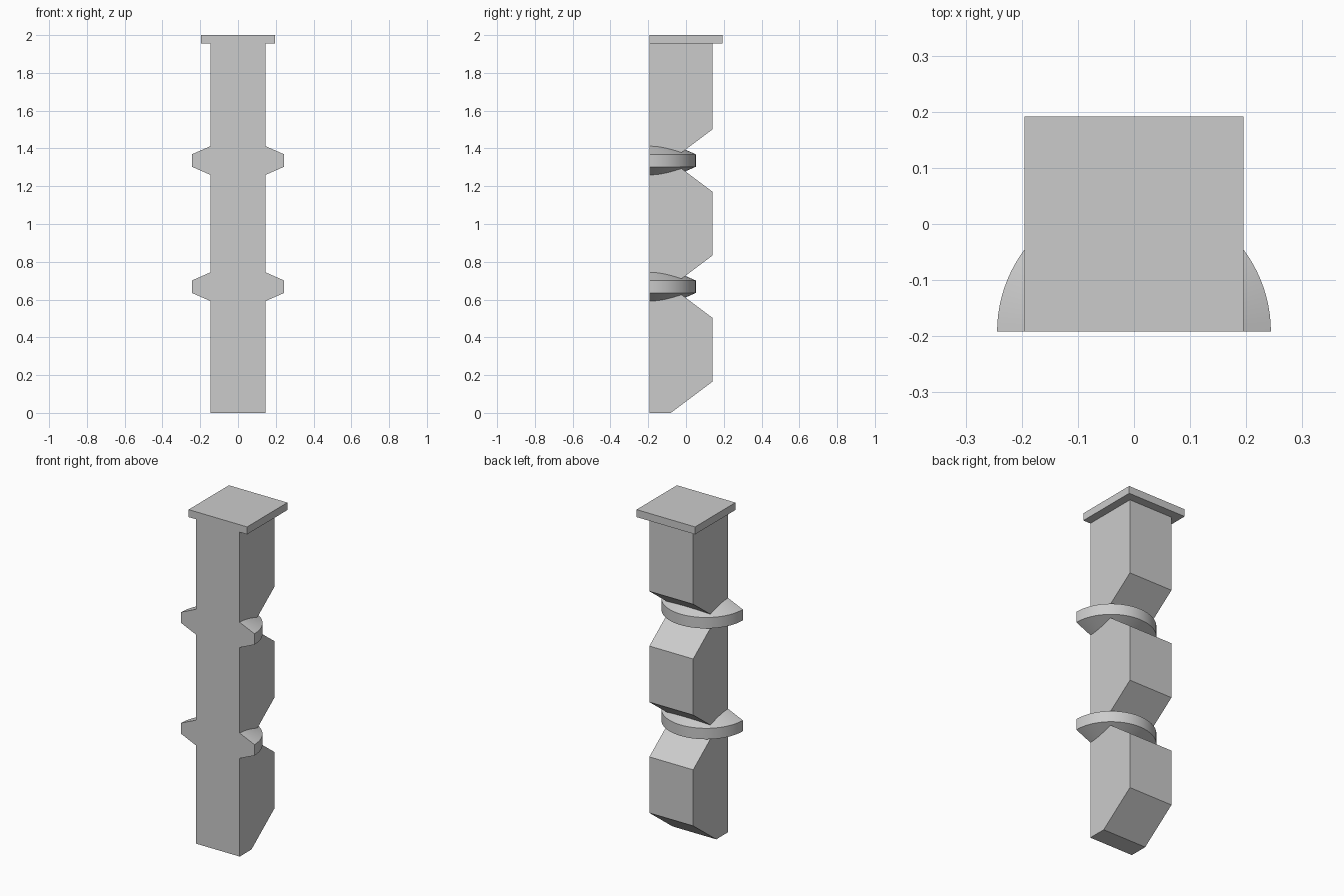
import bpy, bmesh, math

if "Cube" in bpy.data.objects:
    bpy.data.objects.remove(bpy.data.objects["Cube"])

FRONT, BACK = -0.192, 0.14      # column depth limits
HALF_W = 0.146                  # column half width
PITCH = 0.668                   # height of one notched segment
CAP_Z = 1.955

grey = bpy.data.materials.new("stone grey")
grey.diffuse_color = (0.6, 0.6, 0.6, 1)
grey.use_nodes = True
grey.node_tree.nodes["Principled BSDF"].inputs["Base Color"].default_value = grey.diffuse_color


def make_object(name, bm):
    bmesh.ops.recalc_face_normals(bm, faces=bm.faces)
    mesh = bpy.data.meshes.new(name)
    bm.to_mesh(mesh)
    bm.free()
    mesh.materials.append(grey)
    obj = bpy.data.objects.new(name, mesh)
    bpy.context.collection.objects.link(obj)
    return obj


def extrude_x(name, profile, half_width):
    """Extrude a (y, z) outline symmetrically along x."""
    bm = bmesh.new()
    face = bm.faces.new([bm.verts.new((-half_width, y, z)) for y, z in profile])
    new = bmesh.ops.extrude_face_region(bm, geom=[face])["geom"]
    verts = [g for g in new if isinstance(g, bmesh.types.BMVert)]
    bmesh.ops.translate(bm, vec=(2 * half_width, 0, 0), verts=verts)
    return make_object(name, bm)


# Column: flat front, V notches cut into the back at every segment joint
outline = [(FRONT, 0)]
for i in range(3):
    z = i * PITCH
    top = CAP_Z if i == 2 else z + PITCH - 0.165
    outline += [(-0.08, z), (BACK, z + 0.165), (BACK, top)]
outline.append((FRONT, CAP_Z))
extrude_x("column", outline, HALF_W)

# Cap slab, flush with the front
extrude_x("cap", [(FRONT, CAP_Z), (-FRONT, CAP_Z), (-FRONT, 2), (FRONT, 2)], 0.195)


# Half-round collars with tapered upper and lower sides
def collar(name, z):
    section = [(HALF_W, -0.076), (0.244, -0.033), (0.244, 0.033), (HALF_W, 0.076)]
    bm = bmesh.new()
    verts = [bm.verts.new((r, FRONT, z + h)) for r, h in section]
    face = bm.faces.new(verts)
    bmesh.ops.spin(bm, geom=[face] + list(face.edges) + verts,
                   cent=(0, FRONT, 0), axis=(0, 0, 1),
                   angle=math.pi, steps=48)
    bm.normal_update()
    # close the starting end if the spin consumed it
    ends = [e for e in bm.edges if e.is_boundary]
    if ends:
        bmesh.ops.holes_fill(bm, edges=ends, sides=4)
    obj = make_object(name, bm)
    bpy.ops.object.select_all(action='DESELECT')
    obj.select_set(True)
    bpy.context.view_layer.objects.active = obj
    bpy.ops.object.shade_smooth_by_angle(angle=math.radians(20))


for label, joint in (("lower_collar", 1), ("upper_collar", 2)):
    collar(label, joint * PITCH)
